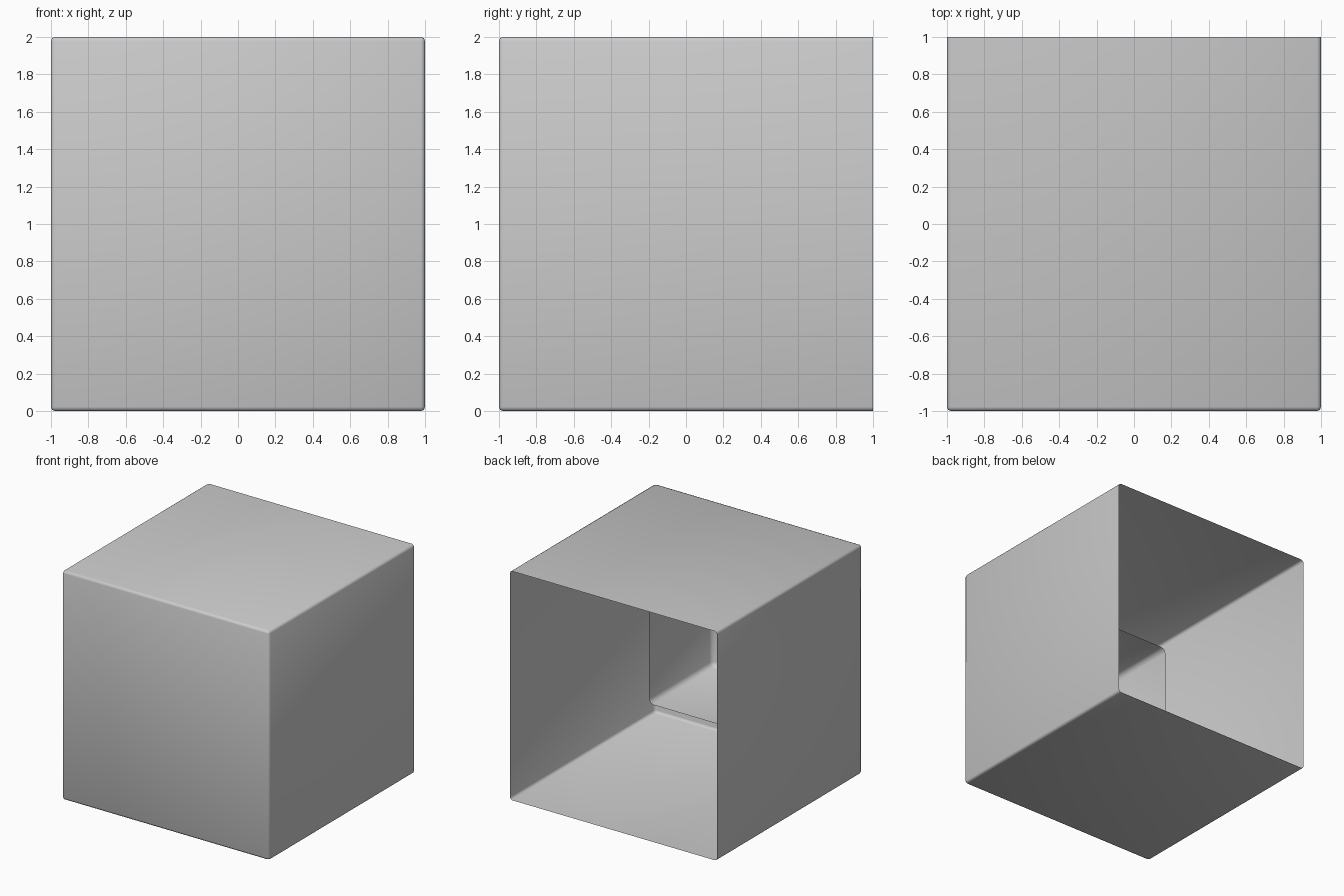
import bpy, bmesh
from mathutils import Matrix, Vector

if "Cube" in bpy.data.objects:
    bpy.data.objects.remove(bpy.data.objects["Cube"])


def open_box(name, half, depth, front_y, bevel):
    """Thin-walled box, open at the back, with softened edges."""
    bm = bmesh.new()
    size = Matrix.Diagonal((2 * half, depth, 2 * half, 1))
    place = Matrix.Translation((0, front_y + depth / 2, 1))
    bmesh.ops.create_cube(bm, size=1, matrix=place @ size)
    bm.normal_update()
    # remove the back face, then round every edge that still joins two walls
    back = [f for f in bm.faces if f.normal.dot(Vector((0, 1, 0))) > 0.9]
    bmesh.ops.delete(bm, geom=back, context='FACES_ONLY')
    edges = [e for e in bm.edges if len(e.link_faces) == 2]
    bmesh.ops.bevel(bm, geom=edges, offset=bevel, segments=2, profile=0.5,
                    affect='EDGES', clamp_overlap=True)
    for f in bm.faces:
        f.smooth = True
    mesh = bpy.data.meshes.new(name)
    bm.to_mesh(mesh)
    bm.free()
    obj = bpy.data.objects.new(name, mesh)
    bpy.context.collection.objects.link(obj)
    return obj


# large outer shell
open_box("outer_shell", 1.0, 2.0, -1.0, 0.022)
# smaller shell nested against the inside of the front wall
open_box("inner_shell", 0.44, 0.875, -0.995, 0.04)
